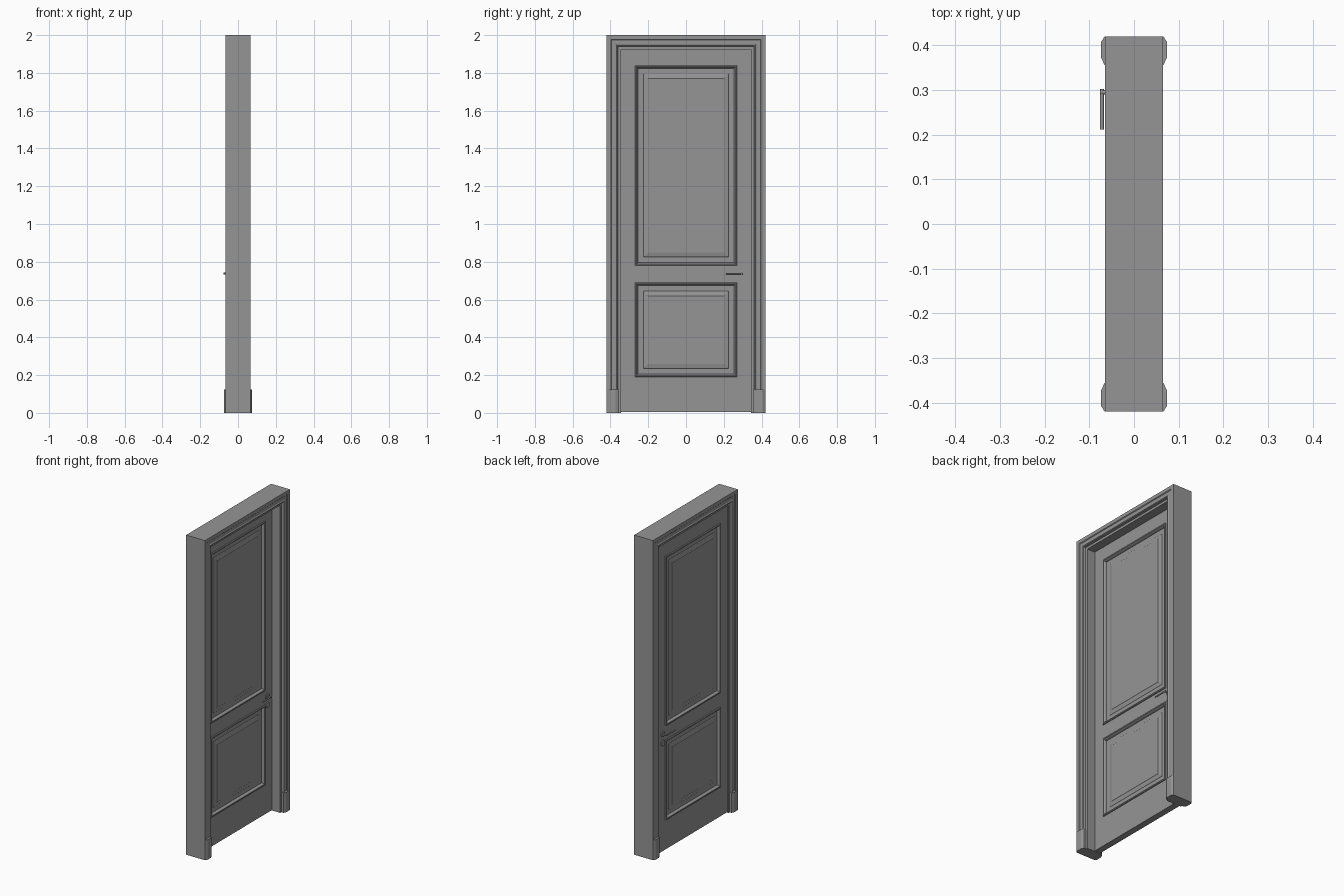
import bpy
import bmesh
import math
from mathutils import Matrix

cube = bpy.data.objects.get("Cube")
if cube:
    bpy.data.objects.remove(cube, do_unlink=True)


def material(name, rgb):
    m = bpy.data.materials.new(name)
    m.use_nodes = True
    m.diffuse_color = (*rgb, 1)
    m.node_tree.nodes["Principled BSDF"].inputs["Base Color"].default_value = (*rgb, 1)
    return m


GREY = material("mid grey paint", (0.3, 0.3, 0.3))


def finish(name, bm, angle=None):
    bmesh.ops.recalc_face_normals(bm, faces=bm.faces[:])
    mesh = bpy.data.meshes.new(name)
    bm.to_mesh(mesh)
    bm.free()
    mesh.materials.append(GREY)
    ob = bpy.data.objects.new(name, mesh)
    bpy.context.collection.objects.link(ob)
    if angle:
        bpy.ops.object.select_all(action='DESELECT')
        ob.select_set(True)
        bpy.context.view_layer.objects.active = ob
        bpy.ops.object.shade_smooth_by_angle(angle=math.radians(angle))
    return ob


def box(name, x, y, z):
    bm = bmesh.new()
    bmesh.ops.create_cube(bm, size=1)
    for v in bm.verts:
        v.co = [lo + (c + 0.5) * (hi - lo) for c, (lo, hi) in zip(v.co, (x, y, z))]
    return finish(name, bm)


def rod(name, axis, radius, start, length, sides=24):
    """Round bar running from start along the x or y axis."""
    bm = bmesh.new()
    bmesh.ops.create_cone(bm, cap_ends=True, segments=sides, radius1=radius,
                          radius2=radius, depth=abs(length))
    if axis == 'x':
        turn, shift = Matrix.Rotation(math.pi / 2, 4, 'Y'), (length / 2, 0, 0)
    else:
        turn, shift = Matrix.Rotation(math.pi / 2, 4, 'X'), (0, length / 2, 0)
    place = Matrix.Translation([a + b for a, b in zip(start, shift)])
    bmesh.ops.transform(bm, matrix=place @ turn, verts=bm.verts[:])
    return finish(name, bm, 30)


HALF_W, HALF_D, HEIGHT = 0.42, 0.065, 2.0
LEAF_BACK, LEAF_FRONT = -0.045, -0.005

# Frame with moulded casings, a mitred sweep of (inset, x) around three sides
casing = [(0, 0.065), (0.022, 0.065), (0.026, 0.061), (0.046, 0.061),
          (0.052, 0.065), (0.057, 0.063), (0.06, 0.05), (0.075, 0.05)]
back_casing = [(d, -x) for d, x in casing[:6]] + [(0.06, -0.052), (0.075, -0.052)]
section = casing + back_casing[::-1]
bm = bmesh.new()
rows = []
for d, x in section:
    w, top = HALF_W - d, HEIGHT - d
    rows.append([bm.verts.new((x, y, z))
                 for y, z in ((w, 0), (w, top), (-w, top), (-w, 0))])
for a, b in zip(rows, rows[1:] + rows[:1]):
    for i in range(3):
        bm.faces.new((a[i], a[i + 1], b[i + 1], b[i]))
bm.faces.new([r[0] for r in rows])
bm.faces.new([r[3] for r in rows])
finish("door_frame", bm)

# Chamfered plinth blocks at the foot of each casing
for sy, side in ((1, "left"), (-1, "right")):
    for sx, face in ((1, "front"), (-1, "back")):
        bm = bmesh.new()
        outline = [(0.052, 0.42), (0.066, 0.42), (0.0735, 0.408),
                   (0.0735, 0.372), (0.066, 0.356), (0.052, 0.356)]
        foot = bm.faces.new([bm.verts.new((sx * x, sy * y, 0)) for x, y in outline])
        up = bmesh.ops.extrude_face_region(bm, geom=[foot])["geom"]
        bmesh.ops.translate(bm, vec=(0, 0, 0.125),
                            verts=[g for g in up if isinstance(g, bmesh.types.BMVert)])
        finish(f"plinth_{face}_{side}", bm)

# Door leaf: stiles and rails around two openings
leaf_x = (LEAF_BACK, LEAF_FRONT)
panels = {"upper": (0.78, 1.84), "lower": (0.19, 0.69)}
OPEN, EDGE, LIP = 0.26, 0.345, 0.01
box("stile_left", leaf_x, (OPEN, EDGE), (0.004, 1.925))
box("stile_right", leaf_x, (-EDGE, -OPEN), (0.004, 1.925))
for name, z in (("bottom", (0.004, panels["lower"][0] + LIP)),
                ("lock", (panels["lower"][1] - LIP, panels["upper"][0] + LIP)),
                ("top", (panels["upper"][1] - LIP, 1.925))):
    box(f"rail_{name}", leaf_x, (-OPEN, OPEN), z)

# Panels: bolection moulding, sunk margin, sloped border and raised field
steps = [(0, -0.002), (0, 0.005), (0.004, 0.008), (0.009, 0.007), (0.013, 0.001),
         (0.016, -0.009), (0.03, -0.009), (0.045, -0.009), (0.047, -0.007),
         (0.068, -0.003), (0.07, -0.001)]
for name, (z0, z1) in panels.items():
    for face, x0, sx in (("front", LEAF_FRONT, 1), ("back", LEAF_BACK, -1)):
        bm = bmesh.new()
        rings = []
        for d, h in steps:
            w, x = 0.27 - d, x0 + sx * h
            rings.append([bm.verts.new((x, y, z)) for y, z in
                          ((-w, z0 + d), (w, z0 + d), (w, z1 - d), (-w, z1 - d))])
        for a, b in zip(rings, rings[1:]):
            for i in range(4):
                j = (i + 1) % 4
                bm.faces.new((a[i], a[j], b[j], b[i]))
        bm.faces.new(rings[-1])
        panel = finish(f"panel_{name}_{face}", bm)
        # an open sheet must face away from the leaf
        if panel.data.polygons[-1].normal.x * sx < 0:
            panel.data.flip_normals()

# Lever handles and key escutcheons on both faces
HY, HZ = 0.295, 0.737
for face, x0, sx in (("front", LEAF_FRONT, 1), ("back", LEAF_BACK, -1)):
    rod(f"handle_rose_{face}", 'x', 0.018, (x0, HY, HZ), sx * 0.005)
    rod(f"handle_neck_{face}", 'x', 0.005, (x0, HY, HZ), sx * 0.031, 16)
    rod(f"handle_lever_{face}", 'y', 0.0045, (x0 + sx * 0.027, HY + 0.007, HZ), -0.09, 16)
    rod(f"key_escutcheon_{face}", 'x', 0.018, (x0, HY, 0.68), sx * 0.005)
